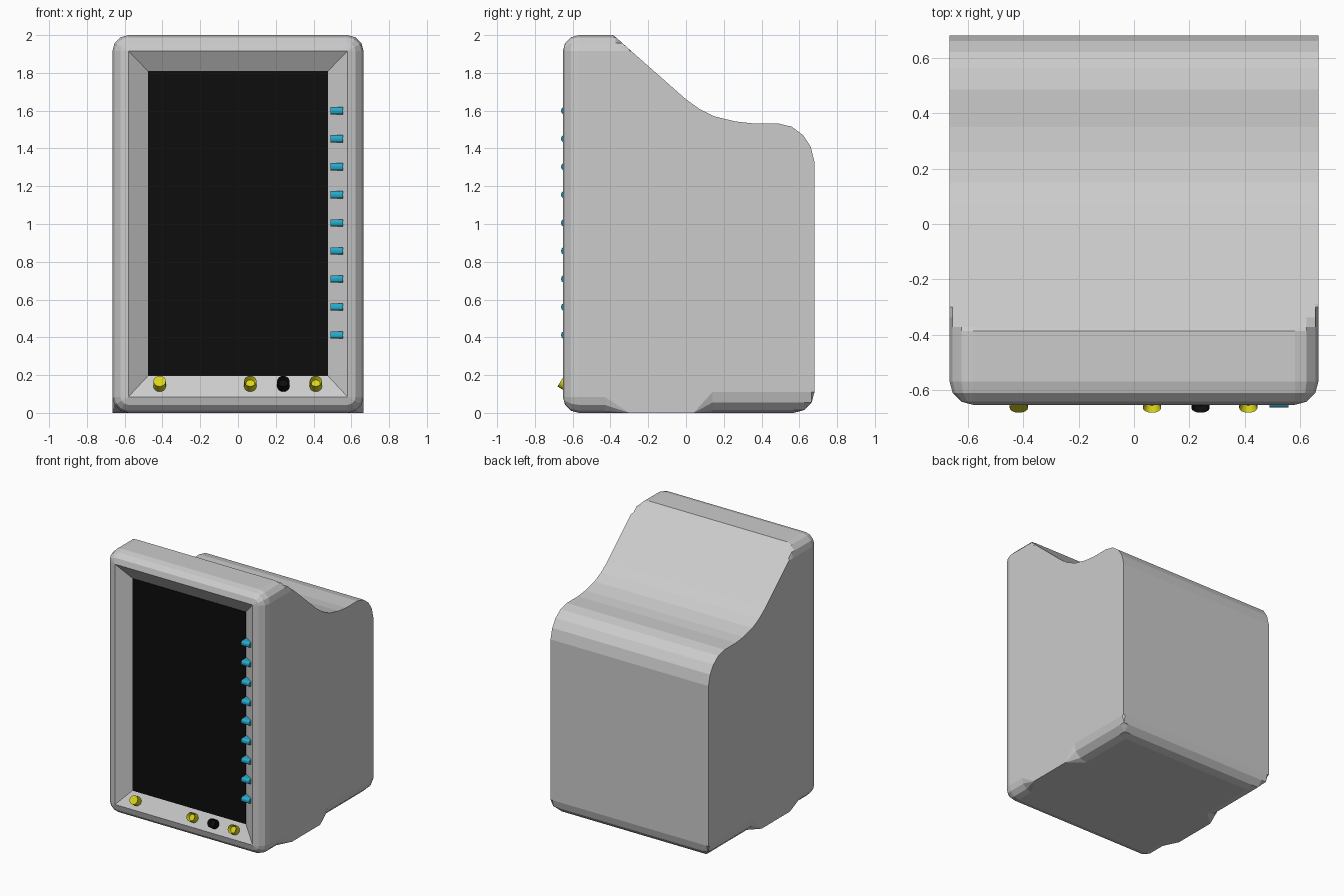
import bpy
import bmesh
from math import sin, cos, radians
from mathutils import Vector, Matrix

if "Cube" in bpy.data.objects:
    bpy.data.objects.remove(bpy.data.objects["Cube"], do_unlink=True)


def material(name, r, g, b):
    m = bpy.data.materials.new(name)
    m.use_nodes = True
    m.diffuse_color = (r, g, b, 1)
    bsdf = m.node_tree.nodes["Principled BSDF"]
    bsdf.inputs["Base Color"].default_value = (r, g, b, 1)
    bsdf.inputs["Roughness"].default_value = 0.6
    return m


GREY = material("casing grey", 0.6, 0.6, 0.6)
BLACK = material("screen black", 0.004, 0.004, 0.004)
CYAN = material("button cyan", 0.02, 0.42, 0.62)
YELLOW = material("knob yellow", 0.7, 0.66, 0.01)


def finish(bm, name, mat):
    bmesh.ops.recalc_face_normals(bm, faces=bm.faces)
    mesh = bpy.data.meshes.new(name)
    bm.to_mesh(mesh)
    bm.free()
    mesh.materials.append(mat)
    obj = bpy.data.objects.new(name, mesh)
    bpy.context.collection.objects.link(obj)
    return obj


def lookup(curve, y):
    """Piecewise linear value of a (y, value) curve."""
    if y <= curve[0][0]:
        return curve[0][1]
    for (y0, v0), (y1, v1) in zip(curve, curve[1:]):
        if y <= y1:
            return v0 + (v1 - v0) * (y - y0) / (y1 - y0)
    return curve[-1][1]


W, R, RB = 0.665, 0.085, 0.11      # half width, front rounding, rear rounding
STEPS = [radians(a) for a in (0, 30, 60, 90)]

# Side profile of the casing, front to back
inset = [(-0.567 - R * sin(a), R * (1 - cos(a))) for a in reversed(STEPS)]
top = [(-0.385, 2), (-0.372, 1.989), (-0.337, 1.958), (-0.289, 1.915),
       (0, 1.66), (0.07, 1.61), (0.15, 1.57), (0.26, 1.543), (0.35, 1.533),
       (0.485, 1.533), (0.56, 1.515), (0.62, 1.47), (0.66, 1.41), (0.68, 1.33)]
bottom = [(0.57 + RB * sin(a), RB * (1 - cos(a))) for a in STEPS]
foot_radius = [(-0.43, R), (-0.3, 0), (0.04, 0), (0.14, RB)]


def section(y, w, z0, z1, r0, r1, low, high):
    """Cross-section with rounded corners, trimmed between low and high."""
    half = []
    for a in STEPS:
        half.append((w - r0 + r0 * sin(a), z0 + r0 - r0 * cos(a)))
    for a in STEPS:
        half.append((w - r1 + r1 * cos(a), z1 - r1 + r1 * sin(a)))
    half = [(x, min(max(z, low), high)) for x, z in half]
    loop = half + [(-x, z) for x, z in reversed(half)]
    return [Vector((x, y, z)) for x, z in loop]


# Casing: bezel recess first, then sections from front to back
SCREEN_Y = -0.587
rings = [section(SCREEN_Y, 0.477, 0.195, 1.81, 0, 0, 0, 2)]
stations = sorted({round(p[0], 4) for c in (inset, top, bottom, foot_radius) for p in c})
for y in stations:
    i = lookup(inset, y)
    rings.append(section(y, W - i, i, 2 - i,
                         max(lookup(foot_radius, y) - i, 0), max(R - i, 0),
                         lookup(bottom, y), lookup(top, y)))
bm = bmesh.new()
rows = [[bm.verts.new(p) for p in ring] for ring in rings]
for a, b in zip(rows, rows[1:]):
    for k in range(len(a)):
        n = (k + 1) % len(a)
        bm.faces.new((a[k], a[n], b[n], b[k]))
bm.faces.new(rows[0])
bm.faces.new(rows[-1])
bmesh.ops.remove_doubles(bm, verts=bm.verts, dist=0.0005)
finish(bm, "casing", GREY)


def box(name, mat, x, y, z, round_front=0):
    """Box from (min, max) ranges, optionally rounding its long front edges."""
    bm = bmesh.new()
    bmesh.ops.create_cube(bm, size=1)
    for v in bm.verts:
        v.co = Vector([lo + (hi - lo) * (c + 0.5)
                       for c, (lo, hi) in zip(v.co, (x, y, z))])
    if round_front:
        edges = [e for e in bm.edges
                 if all(abs(v.co.y - y[0]) < 1e-5 for v in e.verts)
                 and abs(e.verts[0].co.z - e.verts[1].co.z) < 1e-5]
        bmesh.ops.bevel(bm, geom=edges, offset=round_front, segments=3,
                        profile=0.5, affect='EDGES')
    return finish(bm, name, mat)


# Screen plate
box("screen", BLACK, (-0.477, 0.477), (SCREEN_Y - 0.004, SCREEN_Y + 0.004), (0.195, 1.81))

# Column of buttons on the left bezel
for k in range(9):
    z = 1.6 - k * 0.1485
    box(f"button_{k + 1}", CYAN, (0.489, 0.557), (-0.661, -0.58),
        (z - 0.019, z + 0.019), 0.015)


def knob(name, mat, x, hollow):
    """Short cylinder standing on the sloped lower bezel."""
    axis = Vector((0, -0.85, 0.53)).normalized()
    tip = Vector((x, -0.663, 0.168))
    depth = 0.075
    bm = bmesh.new()
    bmesh.ops.create_cone(bm, cap_ends=True, segments=16, radius1=0.033,
                          radius2=0.033, depth=depth)
    if hollow:
        cap = max(bm.faces, key=lambda f: f.calc_center_median().z)
        bmesh.ops.inset_region(bm, faces=[cap], thickness=0.01)
        bmesh.ops.translate(bm, verts=cap.verts, vec=(0, 0, -0.025))
    turn = axis.to_track_quat('Z', 'Y').to_matrix().to_4x4()
    bm.transform(Matrix.Translation(tip - axis * depth / 2) @ turn)
    obj = finish(bm, name, mat)
    for p in obj.data.polygons:
        p.use_smooth = len(p.vertices) == 4
    obj.data.set_sharp_from_angle(angle=radians(35))


knob("indicator_lamp", YELLOW, -0.415, False)
knob("socket_inner", YELLOW, 0.065, True)
knob("socket_middle", BLACK, 0.24, True)
knob("socket_outer", YELLOW, 0.412, True)
